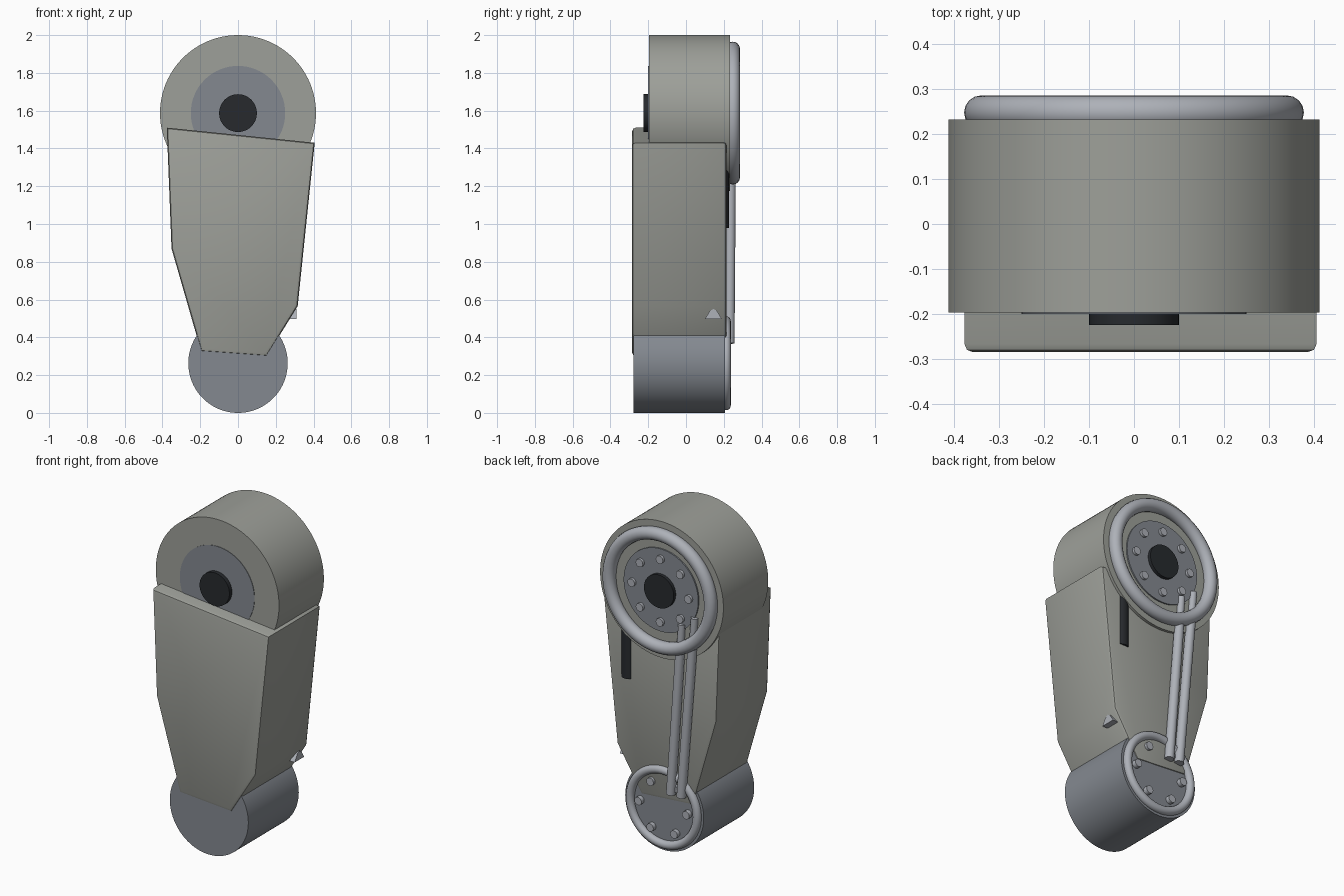
import bpy, bmesh, math
from mathutils import Vector

if "Cube" in bpy.data.objects:
    bpy.data.objects.remove(bpy.data.objects["Cube"])


def material(name, rgb):
    m = bpy.data.materials.new(name)
    m.diffuse_color = (*rgb, 1)
    m.use_nodes = True
    m.node_tree.nodes["Principled BSDF"].inputs["Base Color"].default_value = m.diffuse_color
    return m


WARM = material("warm_grey", (0.34, 0.35, 0.32))
BLUE = material("blue_grey", (0.23, 0.25, 0.28))
STEEL = material("steel", (0.42, 0.44, 0.48))
DARK = material("dark", (0.02, 0.023, 0.027))


def finish(obj, name, mat):
    obj.name = name
    obj.data.materials.append(mat)
    bpy.ops.object.shade_smooth_by_angle(angle=math.radians(35))
    return obj


def rod(name, a, b, r, mat, sides=24):
    """Cylinder from point a to point b."""
    a, b = Vector(a), Vector(b)
    d = b - a
    bpy.ops.mesh.primitive_cylinder_add(
        vertices=sides, radius=r, depth=d.length, location=(a + b) / 2,
        rotation=d.to_track_quat('Z', 'Y').to_euler())
    return finish(bpy.context.object, name, mat)


def drum(name, x, z, r, y0, y1, mat, sides=64):
    """Cylinder lying along y."""
    return rod(name, (x, y0, z), (x, y1, z), r, mat, sides)


def ring(name, y, z, major, minor):
    bpy.ops.mesh.primitive_torus_add(
        major_radius=major, minor_radius=minor, major_segments=64,
        minor_segments=16, location=(0, y, z), rotation=(math.pi / 2, 0, 0))
    return finish(bpy.context.object, name, STEEL)


def bolts(name, count, z, radius, y0, y1):
    for i in range(count):
        t = 2 * math.pi * i / count
        drum(f"{name}_{i + 1}", radius * math.cos(t), z + radius * math.sin(t),
             0.024, y0, y1, STEEL, 16)


def prism(name, points, axis_vec, mat, bevel=0.0):
    """Extrude a flat outline; optionally bevel the two end rims."""
    bm = bmesh.new()
    face = bm.faces.new([bm.verts.new(p) for p in points])
    new = bmesh.ops.extrude_face_region(bm, geom=[face], use_keep_orig=True)["geom"]
    top = [g for g in new if isinstance(g, bmesh.types.BMFace)][0]
    bmesh.ops.translate(bm, vec=axis_vec, verts=top.verts[:])
    bmesh.ops.recalc_face_normals(bm, faces=bm.faces[:])
    if bevel:
        rims = list(face.edges) + list(top.edges)
        bmesh.ops.bevel(bm, geom=rims, offset=bevel, segments=2, profile=0.5,
                        affect='EDGES')
    mesh = bpy.data.meshes.new(name)
    bm.to_mesh(mesh)
    bm.free()
    obj = bpy.data.objects.new(name, mesh)
    bpy.context.collection.objects.link(obj)
    bpy.ops.object.select_all(action='DESELECT')
    obj.select_set(True)
    bpy.context.view_layer.objects.active = obj
    return finish(obj, name, mat)


TOP, LOW = 1.587, 0.263

# Tapered armour housing
outline = [(-0.377, 1.51), (0.406, 1.43), (0.316, 0.565), (0.152, 0.30),
           (-0.195, 0.325), (-0.352, 0.87)]
prism("limb_housing", [(x, -0.285, z) for x, z in outline], (0, 0.5, 0), WARM, 0.018)

# Upper joint: drum, flanges, hub, ring, bolts
drum("upper_drum", 0, TOP, 0.413, -0.197, 0.232, WARM, 96)
drum("upper_flange", 0, TOP, 0.25, -0.2, 0.24, BLUE)
drum("upper_hub", 0, TOP, 0.10, -0.225, 0.26, DARK, 48)
ring("upper_ring", 0.248, TOP, 0.34, 0.038)
bolts("upper_bolt", 8, TOP, 0.19, 0.23, 0.256)

# Lower joint: drum, ring, bolts
drum("lower_drum", 0, LOW, 0.263, -0.277, 0.206, BLUE, 96)
ring("lower_ring", 0.212, LOW, 0.224, 0.025)
bolts("lower_bolt", 6, LOW, 0.16, 0.2, 0.232)

# Twin pistons on the back: sleeve and thinner rod
for i, (xt, zt, xb) in enumerate([(-0.14, 1.42, -0.06), (-0.225, 1.48, -0.13)]):
    top, foot = Vector((xt, 0.238, zt)), Vector((xb, 0.23, 0.368))
    rod(f"piston_rod_{i + 1}", foot.lerp(top, 0.8), top, 0.021, STEEL)
    rod(f"piston_sleeve_{i + 1}", foot, foot.lerp(top, 0.86), 0.027, STEEL)

# Dark conduit half sunk in the back of the housing
rod("back_conduit", (0.25, 0.185, 0.98), (0.25, 0.185, 1.48), 0.043, DARK)

# Small stop lug on the slanted lower side
lug = [(0.10, 0.497), (0.19, 0.497), (0.164, 0.54), (0.145, 0.55), (0.126, 0.54)]
prism("stop_lug", [(0.22, y, z) for y, z in lug], (0.09, 0, 0), STEEL)
